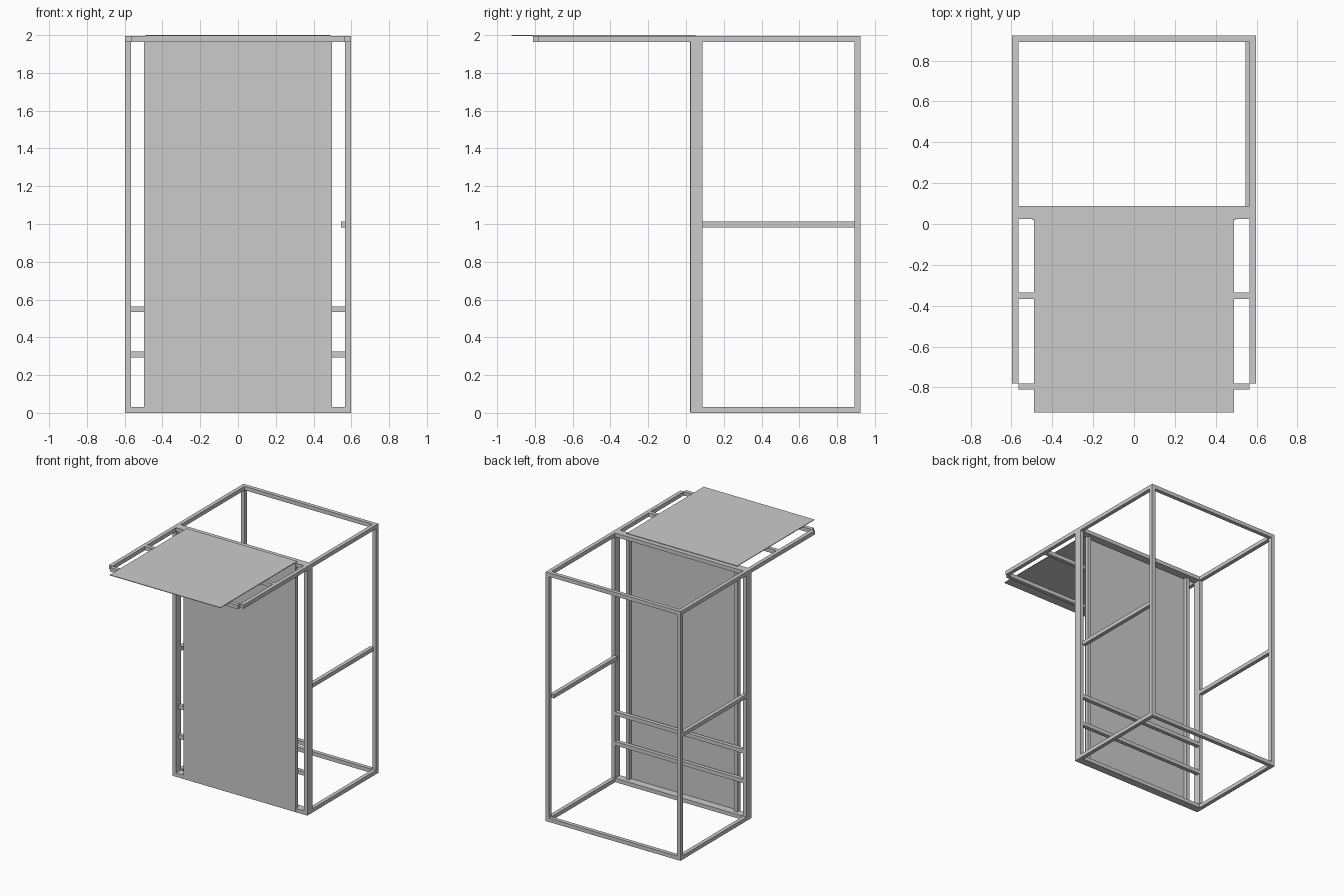
import bpy

if "Cube" in bpy.data.objects:
    bpy.data.objects.remove(bpy.data.objects["Cube"])

def box(name, x, y, z):
    """Axis-aligned box from (min, max) ranges."""
    bpy.ops.mesh.primitive_cube_add(size=1)
    o = bpy.context.object
    o.name = name
    o.location = [(a + b) / 2 for a, b in (x, y, z)]
    o.scale = [b - a for a, b in (x, y, z)]
    bpy.ops.object.transform_apply(location=True, rotation=True, scale=True)
    return o

W, T, H = 0.597, 0.031, 1.995      # half width, bar thickness, frame height
IN = W - T                         # inner half width
F0, F1 = 0.025, 0.087              # front frame depth
B0, B1 = 0.892, 0.923              # back frame depth
levels = {"bottom": (0, T), "top": (H - T, H)}

# front and back rails (full width, forming the corners)
for lv, z in levels.items():
    box(f"front_{lv}_rail", (-W, W), (F0, F1), z)
    box(f"back_{lv}_rail", (-W, W), (B0, B1), z)

# posts, side rails, canopy arms and panel stiles on both sides
for side, s in (("left", -1), ("right", 1)):
    def span(a, b):
        return tuple(sorted((s * a, s * b)))
    box(f"{side}_front_post", span(IN, W), (F0, F1), (T, H - T))
    box(f"{side}_back_post", span(IN, W), (B0, B1), (T, H - T))
    for lv, z in levels.items():
        box(f"{side}_{lv}_rail", span(IN, W), (F1, B0), z)
    box(f"{side}_canopy_arm", span(IN, W), (-0.78, F0), levels["top"])
    box(f"{side}_panel_stile", span(0.465, 0.495), (F0, 0.055), (T, H - T))

# middle side rails (the right one sits slightly inward)
box("left_middle_rail", (-W, -IN), (F1, B0), (0.982, 1.013))
box("right_middle_rail", (0.546, 0.577), (F1, B0), (0.982, 1.013))

# low cross bars behind the front panel
for i, z in enumerate((0.294, 0.533)):
    box(f"low_cross_bar_{i + 1}", (-IN, IN), (0.056, F1), (z, z + T))

# canopy cross bars
box("canopy_middle_bar", (-IN, IN), (-0.367, -0.336), levels["top"])
box("canopy_front_bar", (-IN, IN), (-0.811, -0.78), levels["top"])

# thin sheet panels
box("front_panel", (-0.497, 0.497), (0.020, 0.025), (0.005, H - 0.005))
box("canopy_panel", (-0.49, 0.49), (-0.923, 0.05), (H, 2.0))
